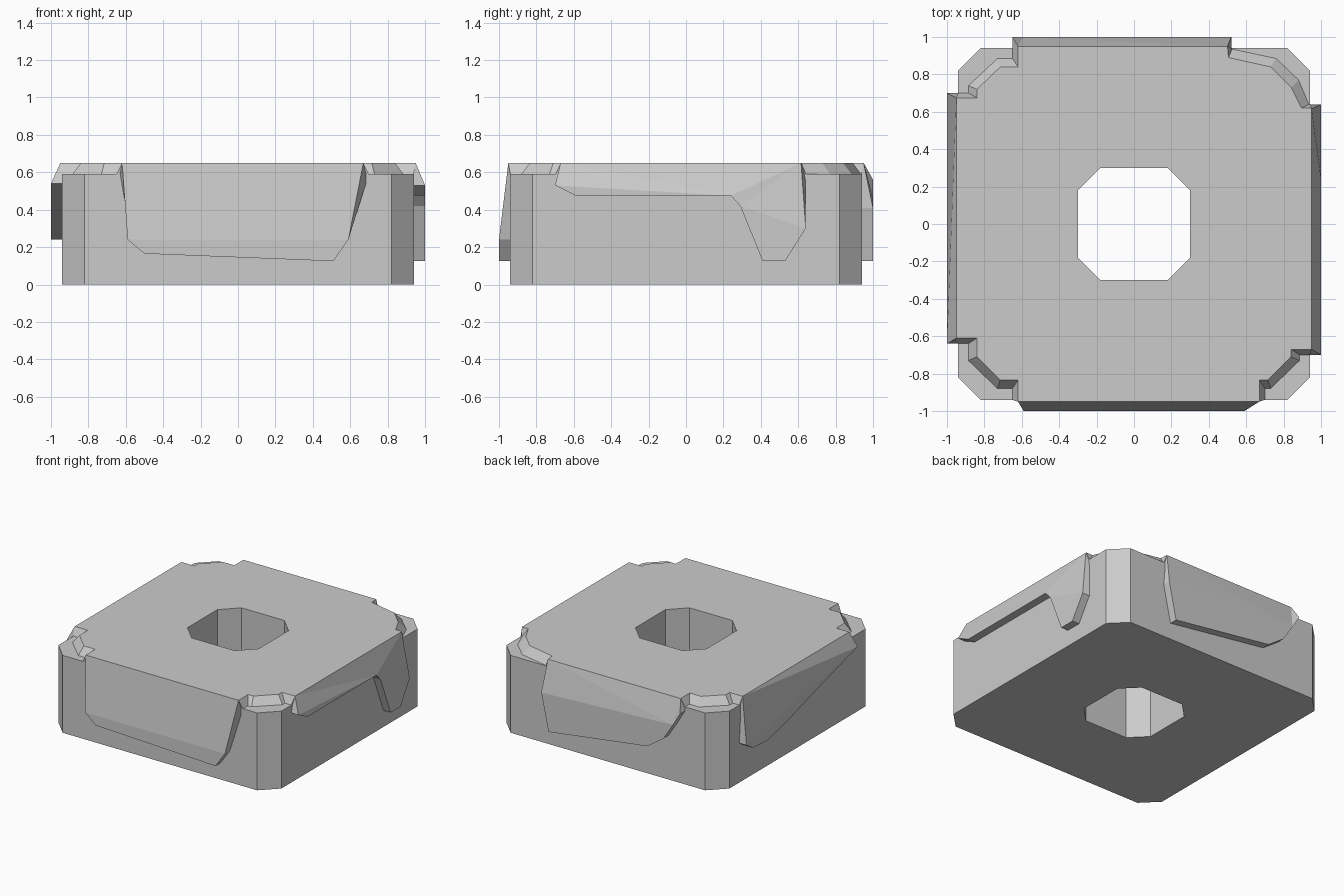
import bpy, bmesh

if "Cube" in bpy.data.objects:
    bpy.data.objects.remove(bpy.data.objects["Cube"])


def make_object(name, bm):
    bmesh.ops.recalc_face_normals(bm, faces=bm.faces[:])
    mesh = bpy.data.meshes.new(name)
    bm.to_mesh(mesh)
    bm.free()
    obj = bpy.data.objects.new(name, mesh)
    bpy.context.collection.objects.link(obj)
    return obj


def octagon(r, c):
    return [(-c, -r), (c, -r), (r, -c), (r, c), (c, r), (-c, r), (-r, c), (-r, -c)]


def ring_solid(name, low, high, hole, z0, z1):
    """Solid between two outlines with a straight hole through it."""
    bm = bmesh.new()

    def loop(points, z):
        return [bm.verts.new((x, y, z)) for x, y in points]

    def walls(a, b):
        n = len(a)
        for i in range(n):
            j = (i + 1) % n
            bm.faces.new((a[i], a[j], b[j], b[i]))

    o0, o1, h0, h1 = loop(low, z0), loop(high, z1), loop(hole, z0), loop(hole, z1)
    walls(o0, o1)
    walls(h0, h1)
    for outer, inner in ((o0, h0), (o1, h1)):
        edges = [bm.edges.get((r[i - 1], r[i])) for r in (outer, inner) for i in range(len(r))]
        bmesh.ops.triangle_fill(bm, use_beauty=True, use_dissolve=False, edges=edges)
    return make_object(name, bm)


def flap(name, place, top, root, outline, fold, pivot):
    """Overhang: slopes from the top edge to a fold, then hangs straight down."""
    bm = bmesh.new()
    a, b = [bm.verts.new(place(u, 0.95, 0.65)) for u in top]
    ra, rb = [bm.verts.new(place(u, 0.93, 0.59)) for u in root]
    out = [bm.verts.new(place(u, 1.0, z)) for u, z in outline]
    back = [bm.verts.new(place(u, 0.93, z)) for u, z in outline]
    # sloped upper facets
    for i, j in zip(fold, fold[1:]):
        bm.faces.new((a if j <= pivot else b, out[i], out[j]))
        if j - i > 1:
            bm.faces.new(out[i:j + 1])
    bm.faces.new((a, out[pivot], b))
    # thickness, top and back
    front_loop, back_loop = [a] + out + [b], [ra] + back + [rb]
    n = len(front_loop)
    for i in range(n):
        j = (i + 1) % n
        bm.faces.new((front_loop[i], front_loop[j], back_loop[j], back_loop[i]))
    bm.faces.new(back_loop)
    return make_object(name, bm)


hole = octagon(0.30, 0.18)

# Main block
ring_solid("base_block", octagon(0.94, 0.82), octagon(0.94, 0.82), hole, 0, 0.59)

# Thin top cover with notched corners: front left, front right, back right, back left
cover_low = [
    (-0.94, -0.64), (-0.885, -0.64), (-0.885, -0.73), (-0.73, -0.88), (-0.65, -0.88), (-0.65, -0.94),
    (0.70, -0.94), (0.70, -0.88), (0.73, -0.88), (0.885, -0.73), (0.885, -0.70), (0.94, -0.70),
    (0.94, 0.64), (0.92, 0.64), (0.88, 0.77), (0.76, 0.88), (0.52, 0.90), (0.52, 0.94),
    (-0.65, 0.94), (-0.65, 0.885), (-0.73, 0.885), (-0.885, 0.74), (-0.885, 0.70), (-0.94, 0.70)]
cover_low[13:17] = [(0.935, 0.64), (0.88, 0.77), (0.76, 0.885), (0.525, 0.935)]
cover_high = [
    (-0.95, -0.61), (-0.84, -0.61), (-0.84, -0.71), (-0.715, -0.835), (-0.62, -0.835), (-0.62, -0.95),
    (0.67, -0.95), (0.67, -0.835), (0.715, -0.835), (0.84, -0.71), (0.84, -0.67), (0.95, -0.67),
    (0.95, 0.62), (0.895, 0.62), (0.84, 0.73), (0.73, 0.84), (0.505, 0.89), (0.50, 0.95),
    (-0.62, 0.95), (-0.62, 0.84), (-0.715, 0.84), (-0.84, 0.72), (-0.84, 0.675), (-0.95, 0.675)]
ring_solid("top_cover", cover_low, cover_high, hole, 0.59, 0.65)

# Hanging flaps on the four sides
flap("front_flap", lambda u, d, z: (u, -d, z), (-0.62, 0.67), (-0.65, 0.70),
     [(-0.59, 0.24), (-0.50, 0.165), (0.51, 0.125), (0.59, 0.24)], [0, 3], 3)
flap("right_flap", lambda u, d, z: (d, u, z), (-0.67, 0.615), (-0.70, 0.64),
     [(-0.70, 0.53), (-0.59, 0.475), (0.24, 0.475), (0.29, 0.42),
      (0.41, 0.125), (0.53, 0.125), (0.64, 0.30)], [0, 2, 3, 6], 2)
flap("back_flap", lambda u, d, z: (u, d, z), (0.50, -0.62), (0.52, -0.65),
     [(0.52, 0.41), (0.46, 0.126), (-0.375, 0.24), (-0.51, 0.335),
      (-0.59, 0.46), (-0.65, 0.56)], [0, 4, 5], 4)
flap("left_flap", lambda u, d, z: (-d, u, z), (0.675, -0.61), (0.70, -0.64),
     [(0.70, 0.30), (0.62, 0.25), (0.46, 0.24), (0.23, 0.29), (-0.19, 0.415),
      (-0.64, 0.54)], [0, 5], 5)
